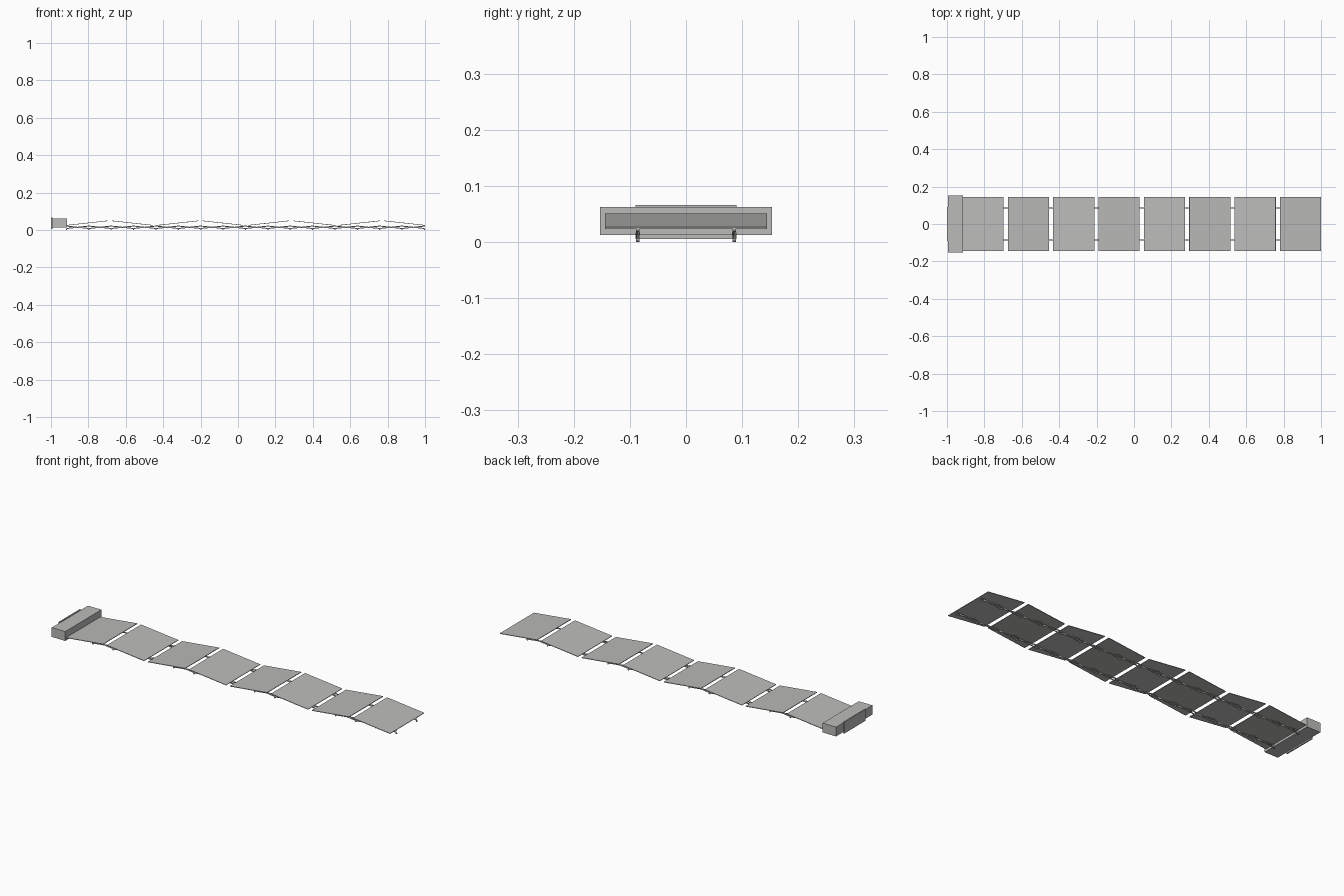
import bpy, math
from mathutils import Vector

old = bpy.data.objects.get("Cube")
if old:
    bpy.data.objects.remove(old, do_unlink=True)

grey = bpy.data.materials.new("light grey")
grey.use_nodes = True
colour = (0.5, 0.5, 0.49, 1)
grey.diffuse_color = colour
grey.node_tree.nodes["Principled BSDF"].inputs["Base Color"].default_value = colour


def box(name, centre, size, pitch=0.0):
    bpy.ops.mesh.primitive_cube_add(size=1, location=centre, rotation=(0, pitch, 0))
    ob = bpy.context.object
    ob.name = name
    ob.scale = size
    ob.data.materials.append(grey)
    return ob


def beam(name, a, b, width, height):
    """Flat bar between two points in an xz plane."""
    a, b = Vector(a), Vector(b)
    d = b - a
    return box(name, (a + b) / 2, (d.length, width, height), -math.atan2(d.z, d.x))


def pin(name, x, y, z, radius, length):
    bpy.ops.mesh.primitive_cylinder_add(vertices=8, radius=radius, depth=length,
                                        location=(x, y, z), rotation=(math.pi / 2, 0, 0))
    ob = bpy.context.object
    ob.name = name
    ob.data.materials.append(grey)


# Storage box with mounting plate on its outer end
box("storage_box", (-0.955, 0, 0.037), (0.08, 0.306, 0.05))
box("mounting_plate", (-0.9965, 0, 0.0355), (0.007, 0.18, 0.061))

# Eight zigzag panels
START, STEP, LENGTH = -0.917, 0.2425, 0.22
LOW, HIGH = 0.025, 0.049
for i in range(8):
    x = START + i * STEP
    z0, z1 = (LOW, HIGH) if i % 2 == 0 else (HIGH, LOW)
    beam(f"panel_{i + 1}", (x, 0, z0), (x + LENGTH, 0, z1), 0.289, 0.003)

# Two scissor rails under the panels
CELLS = 16
CELL = (0.997 - START) / CELLS
BOTTOM, TOP = 0.008, 0.021
for side, y in (("right", -0.086), ("left", 0.086)):
    for i in range(CELLS):
        x = START + i * CELL
        beam(f"{side}_rising_bar_{i + 1}", (x, y - 0.0017, BOTTOM),
             (x + CELL, y - 0.0017, TOP), 0.003, 0.005)
        beam(f"{side}_falling_bar_{i + 1}", (x, y + 0.0017, TOP),
             (x + CELL, y + 0.0017, BOTTOM), 0.003, 0.005)
        pin(f"{side}_pivot_{i + 1}", x + CELL / 2, y, (BOTTOM + TOP) / 2, 0.002, 0.0075)
    for i in range(CELLS + 1):
        x = START + i * CELL
        pin(f"{side}_lower_joint_{i + 1}", x, y, BOTTOM - 0.0045, 0.0035, 0.007)
        pin(f"{side}_upper_joint_{i + 1}", x, y, TOP, 0.003, 0.007)
